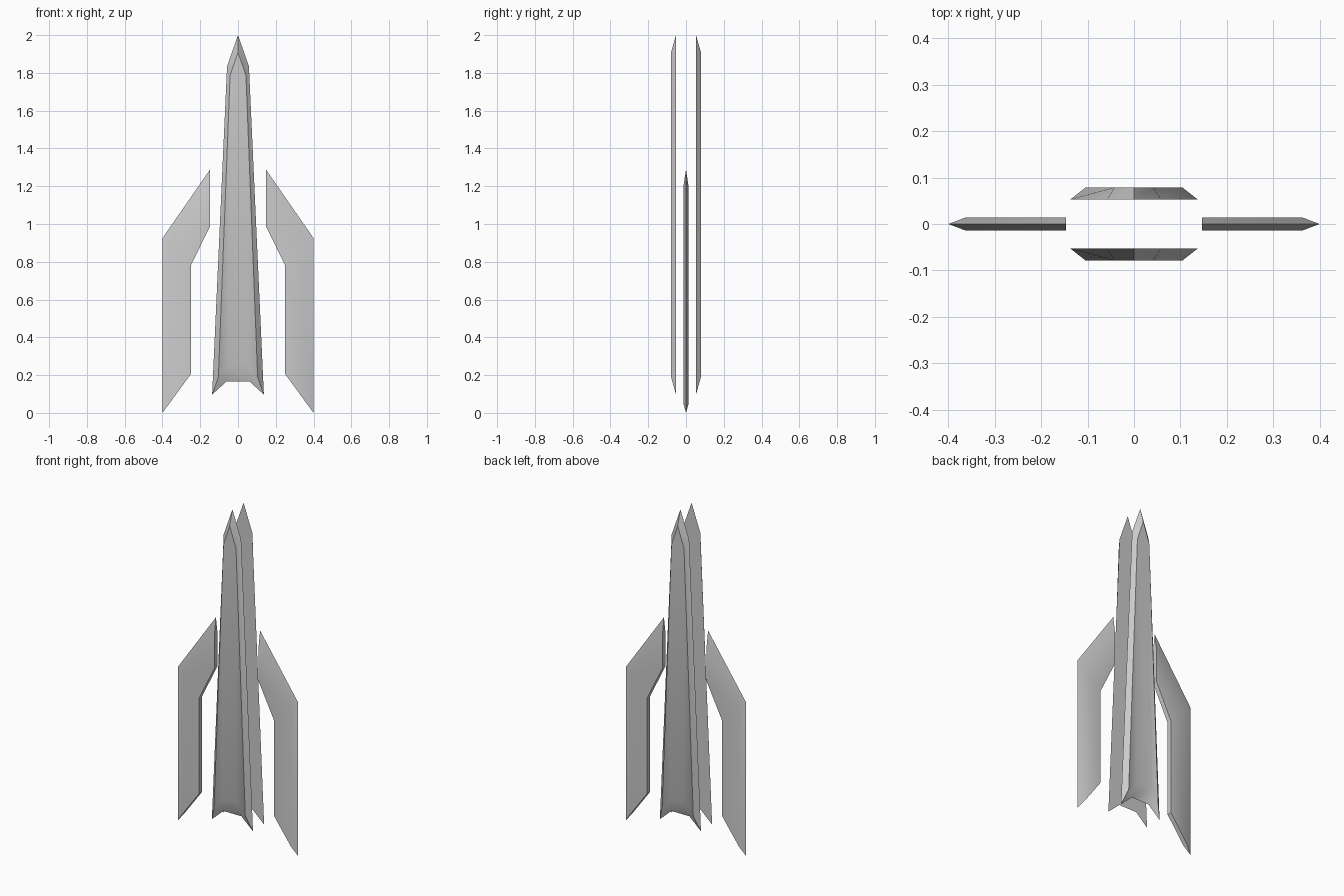
import bpy, bmesh, math

if "Cube" in bpy.data.objects:
    bpy.data.objects.remove(bpy.data.objects["Cube"])


def bridge_object(name, loops, pairs_closed=True):
    """Solid skinned through matching outlines, capped at both ends."""
    bm = bmesh.new()
    rings = [[bm.verts.new(p) for p in loop] for loop in loops]
    n = len(rings[0])
    for a, b in zip(rings, rings[1:]):
        for i in range(n):
            j = (i + 1) % n
            bm.faces.new((a[i], a[j], b[j], b[i]))
    bm.faces.new(rings[0])
    bm.faces.new(rings[-1])
    return finish(name, bm)


def finish(name, bm):
    bmesh.ops.remove_doubles(bm, verts=bm.verts, dist=1e-5)
    bmesh.ops.recalc_face_normals(bm, faces=bm.faces)
    mesh = bpy.data.meshes.new(name)
    bm.to_mesh(mesh)
    bm.free()
    ob = bpy.data.objects.new(name, mesh)
    bpy.context.collection.objects.link(ob)
    bpy.context.view_layer.objects.active = ob
    ob.select_set(True)
    bpy.ops.object.shade_smooth_by_angle(angle=math.radians(30))
    ob.select_set(False)
    return ob


def outline(half, y):
    """Half outline from apex to bottom, mirrored into a closed loop."""
    left = [(-x, z) for x, z in reversed(half[1:])]
    return [(x, y, z) for x, z in half + left]


# Central body plates, bevelled towards the outer face
inner = [(0, 2.0), (0.058, 1.835), (0.137, 0.097), (0.06, 0.167)]
outer = [(0, 1.91), (0.042, 1.785), (0.104, 0.19), (0.048, 0.254)]
for name, s in (("front_body_plate", -1), ("back_body_plate", 1)):
    bridge_object(name, [outline(inner, s * 0.053), outline(outer, s * 0.079)])

# Side fins: flat slabs with a sharp leading and outer edge
T = 0.014
edge = [(0.147, 1.29), (0.40, 0.925), (0.40, 0.0)]
flat = [(0.147, 1.195), (0.363, 0.883), (0.363, 0.05)]
rear = [(0.25, 0.205), (0.25, 0.78), (0.147, 0.99)]


def fin(name, s):
    bm = bmesh.new()
    tip = [bm.verts.new((s * x, 0, z)) for x, z in edge]
    front = [bm.verts.new((s * x, -T, z)) for x, z in flat + rear]
    back = [bm.verts.new((s * x, T, z)) for x, z in flat + rear]
    for side in (front, back):
        bm.faces.new(side)
        for i in range(2):
            bm.faces.new((tip[i], tip[i + 1], side[i + 1], side[i]))
    # blunt trailing and root walls
    for i in range(2, 5):
        bm.faces.new((front[i], front[i + 1], back[i + 1], back[i]))
    bm.faces.new((front[5], front[0], back[0], back[5]))
    bm.faces.new((tip[0], front[0], back[0]))
    bm.faces.new((tip[2], front[2], back[2]))
    finish(name, bm)


fin("right_fin", 1)
fin("left_fin", -1)
